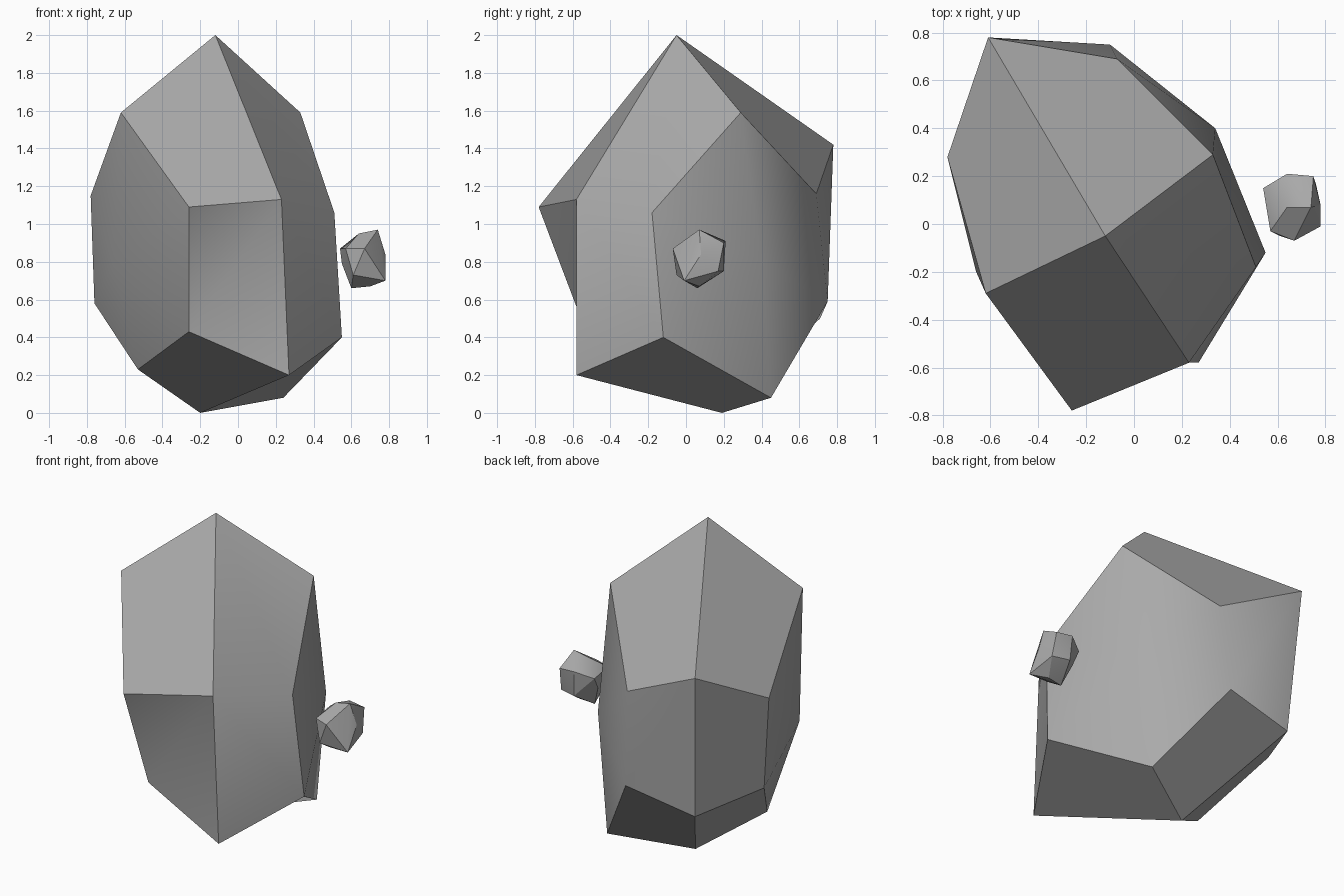
import bpy, bmesh, math
from mathutils import Vector

cube = bpy.data.objects.get("Cube")
if cube:
    bpy.data.objects.remove(cube, do_unlink=True)

stone = bpy.data.materials.new("stone_grey")
stone.use_nodes = True
grey = (0.4, 0.4, 0.4, 1)
stone.diffuse_color = grey
stone.node_tree.nodes["Principled BSDF"].inputs["Base Color"].default_value = grey


def finish(bm, name, angle):
    """Turn the bmesh into a named stone object, smooth except at hard edges."""
    bmesh.ops.recalc_face_normals(bm, faces=bm.faces[:])
    mesh = bpy.data.meshes.new(name)
    bm.to_mesh(mesh)
    bm.free()
    mesh.materials.append(stone)
    obj = bpy.data.objects.new(name, mesh)
    bpy.context.collection.objects.link(obj)
    bpy.ops.object.select_all(action='DESELECT')
    obj.select_set(True)
    bpy.context.view_layer.objects.active = obj
    bpy.ops.object.shade_smooth_by_angle(angle=math.radians(angle))
    return obj


# Main boulder: a four-sided block with a peak, a base point and bulging sides
bm = bmesh.new()


def points(*coords):
    return [bm.verts.new(co) for co in coords]


peak, base = points((-.12, -.05, 2), (-.2, .19, 0))
upper_corners = points((-.26, -.78, 1.09), (.51, -.18, 1.06), (-.07, .69, 1.16), (-.78, .28, 1.15))
lower_corners = points((-.26, -.53, .43), (.55, -.12, .4), (-.1, .75, .59), (-.76, .3, .58))
upper_mids = points((-.62, -.29, 1.59), (.23, -.58, 1.13), (.33, .29, 1.59), (-.61, .78, 1.42))
lower_mids = points((-.53, -.06, .23), (.27, -.58, .2), (.24, .45, .08), (-.56, .71, .5))
bulges = dict(zip((0, 2), points((-.66, -.2, .79), (.34, .4, .81))))

for i in range(4):
    after = (i + 1) % 4
    # Cap and underside
    bm.faces.new((peak, upper_mids[i], upper_corners[i], upper_mids[after]))
    bm.faces.new((base, lower_mids[after], lower_corners[i], lower_mids[i]))
    # Side between the previous corner and this one
    top, bottom = upper_mids[i], lower_mids[i]
    rim = [upper_corners[i - 1], lower_corners[i - 1], bottom,
           lower_corners[i], upper_corners[i], top]
    if i in bulges:
        for k, vert in enumerate(rim):
            bm.faces.new((rim[k - 1], vert, bulges[i]))
    else:
        bm.faces.new((top, bottom, rim[3], rim[4]))
        if i == 1:  # folded front facet
            bm.faces.new((top, rim[0], rim[1]))
            bm.faces.new((top, rim[1], bottom))
        else:
            bm.faces.new((top, rim[0], rim[1], bottom))
finish(bm, "boulder", 35)

# Small floating pebble: faceted hull beside the boulder
bm = bmesh.new()
points((.54, .15, .87), (.64, .21, .91), (.74, .07, .97), (.64, .07, .95),
       (.75, .2, .9), (.78, .08, .84), (.78, -.01, .7), (.6, .06, .66),
       (.7, .07, .67), (.57, -.03, .87), (.67, -.07, .87), (.61, -.05, .73),
       (.55, .1, .79), (.65, .2, .75), (.76, .17, .75))
hull = bmesh.ops.convex_hull(bm, input=bm.verts[:])
loose = [v for v in bm.verts if not v.link_faces]
bmesh.ops.delete(bm, geom=loose, context='VERTS')
finish(bm, "pebble", 25)
